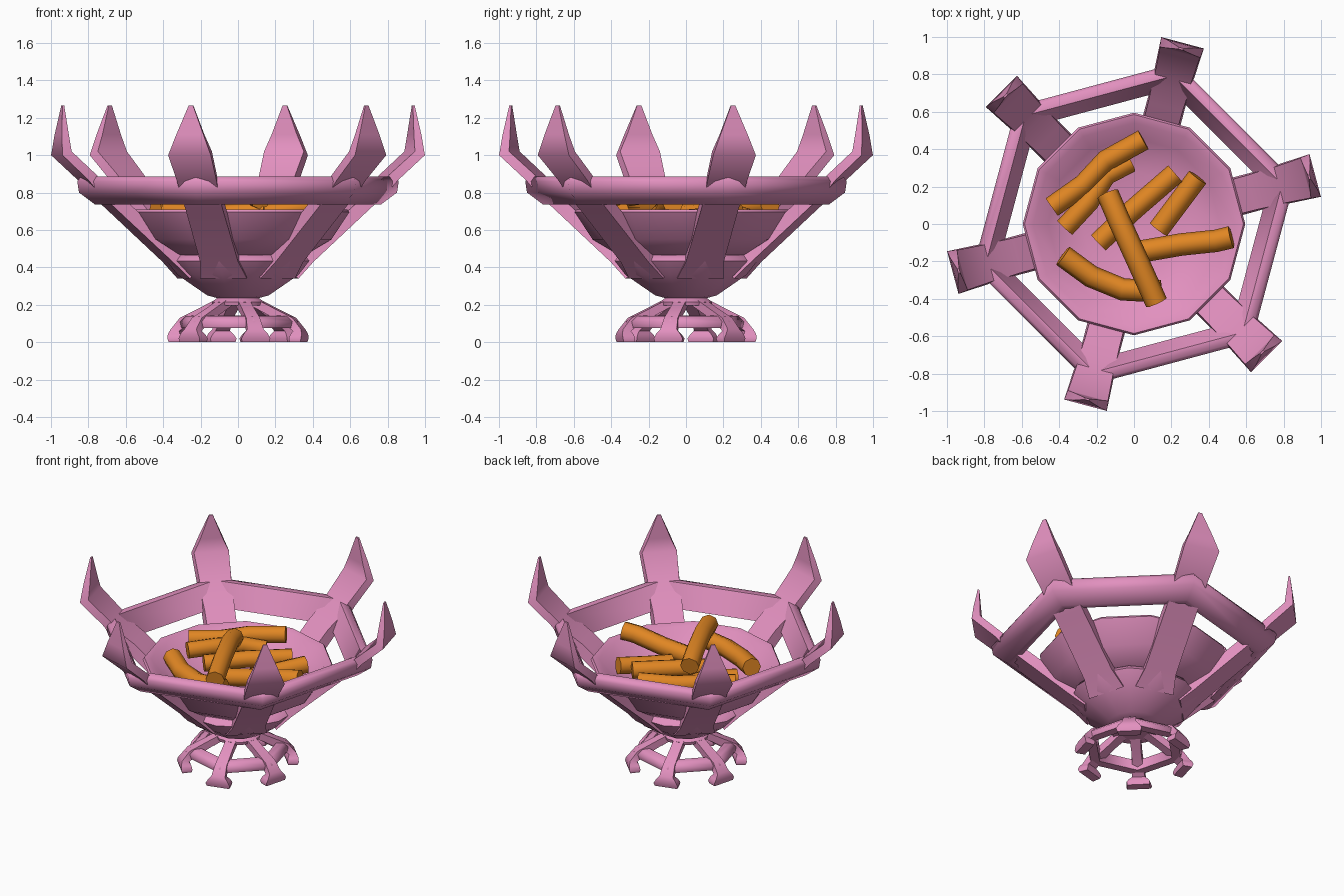
import bpy, bmesh, math
from mathutils import Vector

if "Cube" in bpy.data.objects:
    bpy.data.objects.remove(bpy.data.objects["Cube"])


def material(name, rgb):
    m = bpy.data.materials.new(name)
    m.diffuse_color = (*rgb, 1)
    m.use_nodes = True
    m.node_tree.nodes["Principled BSDF"].inputs["Base Color"].default_value = m.diffuse_color
    return m


PINK = material("pink metal", (0.76, 0.28, 0.52))
ORANGE = material("orange wood", (0.75, 0.24, 0.017))


def finish(name, bm, mat, angle):
    bmesh.ops.recalc_face_normals(bm, faces=bm.faces)
    me = bpy.data.meshes.new(name)
    bm.to_mesh(me)
    bm.free()
    me.materials.append(mat)
    me.shade_smooth()
    me.set_sharp_from_angle(angle=math.radians(angle))
    ob = bpy.data.objects.new(name, me)
    bpy.context.collection.objects.link(ob)
    return ob


def loft(name, rings, mat, closed=False, angle=62):
    """Skin a list of equal rings; either join last to first or cap the ends."""
    bm = bmesh.new()
    vs = [[bm.verts.new(p) for p in ring] for ring in rings]
    n = len(vs[0])
    pairs = list(zip(vs, vs[1:])) + ([(vs[-1], vs[0])] if closed else [])
    for a, b in pairs:
        for i in range(n):
            j = (i + 1) % n
            bm.faces.new((a[i], a[j], b[j], b[i]))
    if not closed:
        bm.faces.new(vs[0])
        bm.faces.new(vs[-1])
    return finish(name, bm, mat, angle)


def lathe(name, profile, sides, start, mat, closed=True, angle=62):
    """Turn an (r, z) profile with few sides; start is the first corner angle."""
    rings = []
    for r, z in profile:
        rings.append([(r * math.cos(math.radians(start + 360 * k / sides)),
                       r * math.sin(math.radians(start + 360 * k / sides)), z)
                      for k in range(sides)])
    return loft(name, rings, mat, closed, angle)


def bar(name, sections, degrees, mat):
    """Flat bar along a radius: sections are (r_out, z_out, r_in, z_in, half width out, in)."""
    a = math.radians(degrees)
    u, v = Vector((math.cos(a), math.sin(a), 0)), Vector((-math.sin(a), math.cos(a), 0))
    rings = []
    for ro, zo, ri, zi, wo, wi in sections:
        rings.append([u * r + v * w + Vector((0, 0, z)) for r, z, w in
                      ((ro, zo, -wo), (ro, zo, wo), (ri, zi, wi), (ri, zi, -wi))])
    return loft(name, rings, mat)


def log(name, path, radius, sides=8):
    """Crooked stick following a path."""
    pts = [Vector(p) for p in path]
    rings = []
    for i, p in enumerate(pts):
        d = (pts[min(i + 1, len(pts) - 1)] - pts[max(i - 1, 0)]).normalized()
        s = d.cross(Vector((0, 0, 1))).normalized()
        t = s.cross(d)
        rings.append([p + radius * (s * math.cos(2 * math.pi * k / sides)
                                    + t * math.sin(2 * math.pi * k / sides))
                      for k in range(sides)])
    return loft(name, rings, ORANGE)


# Shallow dish holding the logs, with a thin rim
lathe("dish", [(0.34, 0.455), (0.50, 0.55), (0.595, 0.695), (0.585, 0.71), (0.54, 0.70),
               (0.46, 0.625), (0.28, 0.57), (0.04, 0.55)], 12, 0, PINK, closed=False, angle=45)

# Lower cup that carries the dish and the prongs
lathe("lower_cup", [(0.11, 0.235), (0.17, 0.25), (0.335, 0.36), (0.395, 0.435),
                    (0.37, 0.465), (0.30, 0.47)], 12, 15, PINK, closed=False)

# Six-sided hoop around the bowl
lathe("upper_hoop", [(0.82, 0.885), (0.87, 0.885), (0.89, 0.86), (0.88, 0.80),
                     (0.79, 0.735), (0.745, 0.735)], 6, 15, PINK)

# Six prongs rising from the cup to pointed tips
PRONG = [(0.30, 0.34, 0.24, 0.40, 0.13, 0.10),
         (0.39, 0.43, 0.34, 0.49, 0.105, 0.09),
         (0.705, 0.715, 0.65, 0.76, 0.103, 0.095),
         (0.80, 0.80, 0.755, 0.83, 0.106, 0.10),
         (0.855, 0.865, 0.81, 0.895, 0.11, 0.10),
         (1.003, 1.00, 0.95, 1.02, 0.118, 0.11),
         (0.995, 1.11, 0.955, 1.11, 0.075, 0.07),
         (0.975, 1.265, 0.965, 1.265, 0.012, 0.012)]
for k in range(6):
    bar(f"prong_{k + 1}", PRONG, 15 + 60 * k, PINK)

# Base: hub, six-sided hoop, and six spokes ending in feet
lathe("base_hub", [(0.08, 0.195), (0.14, 0.195), (0.145, 0.215), (0.11, 0.24), (0.08, 0.25)],
      12, 15, PINK, closed=False)
lathe("base_hoop", [(0.255, 0.142), (0.30, 0.14), (0.333, 0.11), (0.325, 0.077), (0.26, 0.077)],
      6, 45, PINK)
LEG = [(0.09, 0.24, 0.08, 0.195, 0.034, 0.034),
       (0.20, 0.185, 0.175, 0.145, 0.034, 0.03),
       (0.312, 0.13, 0.28, 0.085, 0.038, 0.036),
       (0.36, 0.07, 0.315, 0.06, 0.045, 0.04),
       (0.37, 0.045, 0.305, 0.04, 0.066, 0.06),
       (0.37, 0.02, 0.30, 0.02, 0.08, 0.072),
       (0.364, 0.0, 0.305, 0.0, 0.074, 0.068)]
for k in range(6):
    bar(f"base_leg_{k + 1}", LEG, 45 + 60 * k, PINK)

# Pile of logs
log("log_top", [(-0.14, 0.16, 0.77), (-0.08, 0.02, 0.80), (0.03, -0.22, 0.80),
                (0.12, -0.42, 0.77)], 0.06)
log("log_front", [(-0.38, -0.17, 0.70), (-0.23, -0.28, 0.68), (-0.06, -0.35, 0.68),
                  (0.14, -0.36, 0.70)], 0.06)
log("log_right", [(0.02, -0.15, 0.66), (0.25, -0.11, 0.70), (0.44, -0.09, 0.74),
                  (0.52, -0.07, 0.75)], 0.06)
log("log_middle", [(-0.19, -0.10, 0.68), (0.0, 0.08, 0.69), (0.22, 0.27, 0.69)], 0.057)
log("log_short", [(0.13, -0.03, 0.65), (0.22, 0.09, 0.66), (0.34, 0.25, 0.68)], 0.057)
log("log_back", [(-0.44, 0.09, 0.71), (-0.27, 0.21, 0.71), (-0.15, 0.34, 0.72),
                 (0.05, 0.45, 0.73)], 0.057)
log("log_left", [(-0.37, -0.02, 0.69), (-0.24, 0.12, 0.70), (-0.15, 0.26, 0.68),
                 (-0.02, 0.33, 0.66)], 0.055)
